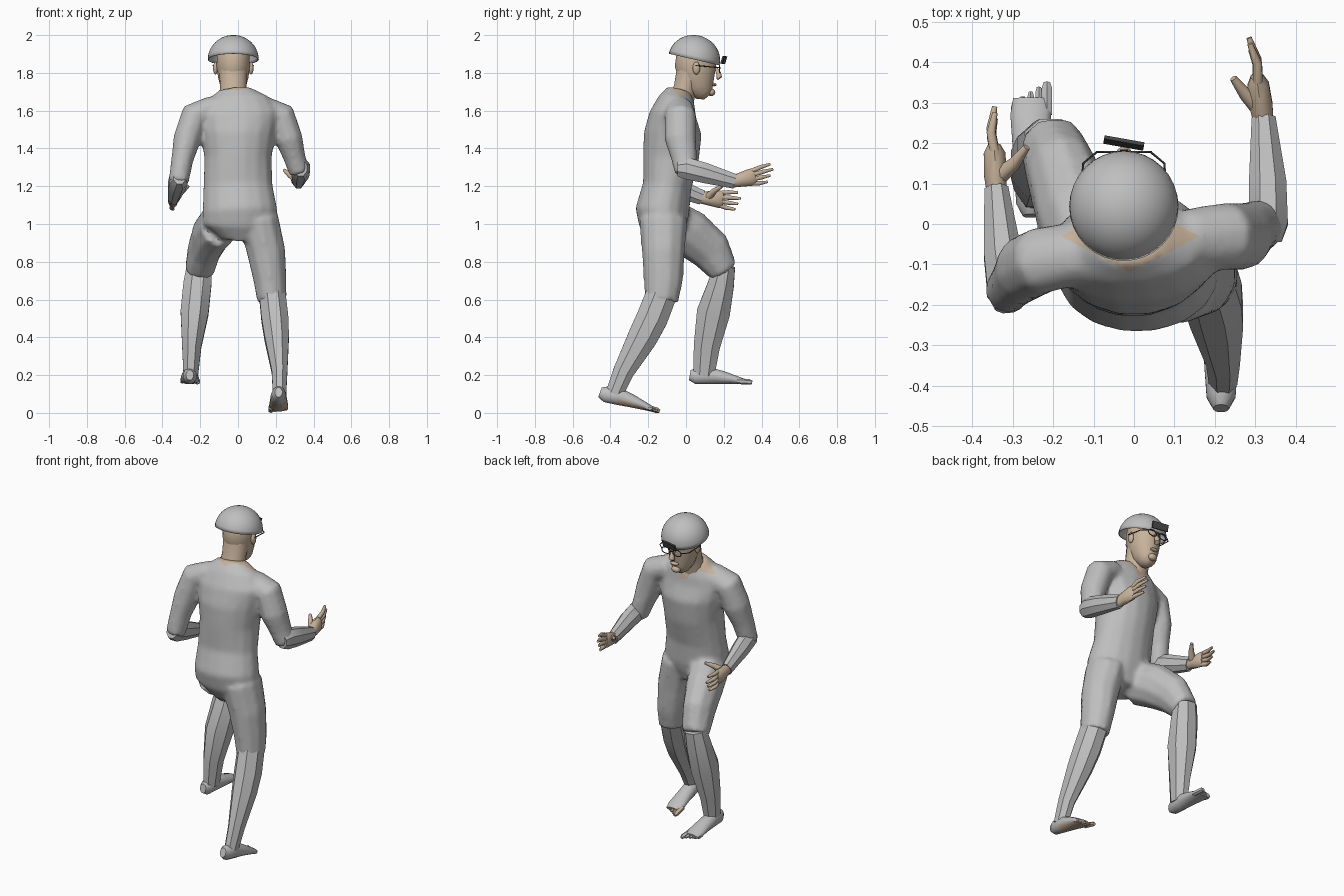
import bpy, bmesh, math
from mathutils import Vector, Matrix

cube = bpy.data.objects.get("Cube")
if cube:
    bpy.data.objects.remove(cube, do_unlink=True)


def material(name, colour):
    m = bpy.data.materials.new(name)
    m.use_nodes = True
    m.diffuse_color = (*colour, 1)
    m.node_tree.nodes["Principled BSDF"].inputs["Base Color"].default_value = (*colour, 1)
    return m


GREY = material("suit grey", (0.52, 0.52, 0.52))
SKIN = material("skin tan", (0.58, 0.45, 0.33))
DARK = material("dark plastic", (0.06, 0.06, 0.06))
MID = -0.025  # sideways centre of the head


def tube(bm, points, sides=10):
    """Skin a path of (x, y, z, half width, half depth) rings."""
    centres = [Vector(p[:3]) for p in points]
    rings = []
    for i, p in enumerate(points):
        along = (centres[min(i + 1, len(points) - 1)] - centres[max(i - 1, 0)]).normalized()
        side = Vector((1, 0, 0))
        if abs(along.x) > 0.95:
            side = Vector((0, 1, 0))
        side = (side - along * side.dot(along)).normalized()
        other = along.cross(side)
        ring = []
        for k in range(sides):
            a = math.tau * (k + 0.5) / sides
            ring.append(bm.verts.new(centres[i] + side * p[3] * math.cos(a) + other * p[4] * math.sin(a)))
        rings.append(ring)
    for low, high in zip(rings, rings[1:]):
        for k in range(sides):
            n = (k + 1) % sides
            bm.faces.new((low[k], low[n], high[n], high[k]))
    bm.faces.new(rings[0][::-1])
    bm.faces.new(rings[-1])


def ball(bm, centre, radii):
    place = Matrix.Translation(centre) @ Matrix.Diagonal((*radii, 1))
    bmesh.ops.create_uvsphere(bm, u_segments=12, v_segments=8, radius=1, matrix=place)


def finish(bm, name, mats, angle=50):
    bmesh.ops.recalc_face_normals(bm, faces=bm.faces[:])
    mesh = bpy.data.meshes.new(name)
    bm.to_mesh(mesh)
    bm.free()
    obj = bpy.data.objects.new(name, mesh)
    bpy.context.collection.objects.link(obj)
    for m in mats:
        mesh.materials.append(m)
    smooth(obj, angle)
    return obj


def smooth(obj, angle):
    bpy.ops.object.select_all(action='DESELECT')
    obj.select_set(True)
    bpy.context.view_layer.objects.active = obj
    bpy.ops.object.shade_smooth_by_angle(angle=math.radians(angle))


# Suit: torso, upper arms and thighs fused into one skin
bm = bmesh.new()
tube(bm, [(.01, -.11, .92, .1, .09), (.01, -.12, 1, .2, .13), (.01, -.125, 1.07, .2, .145),
          (0, -.1, 1.2, .185, .13), (0, -.08, 1.35, .18, .15), (0, -.07, 1.48, .2, .155),
          (0, -.07, 1.58, .22, .125), (-.01, -.05, 1.65, .18, .1), (-.015, -.035, 1.71, .09, .065)], 16)
tube(bm, [(.13, -.04, 1.61, .07, .08), (.23, -.03, 1.57, .08, .085), (.27, -.03, 1.45, .075, .085),
          (.3, -.01, 1.35, .06, .07), (.325, 0, 1.27, .055, .06)])
tube(bm, [(-.13, -.07, 1.61, .07, .08), (-.23, -.09, 1.57, .08, .085), (-.27, -.11, 1.45, .075, .085),
          (-.295, -.14, 1.34, .06, .07), (-.315, -.165, 1.22, .055, .06)])
tube(bm, [(.11, -.12, 1.02, .11, .13), (.15, -.12, .85, .105, .115), (.17, -.12, .7, .09, .105),
          (.18, -.13, .59, .08, .09)])
tube(bm, [(-.1, -.08, 1, .11, .13), (-.14, .02, .95, .105, .13), (-.18, .13, .86, .09, .115),
          (-.205, .2, .75, .08, .08)])
suit = finish(bm, "suit_body", [GREY, SKIN])
remesh = suit.modifiers.new("fuse", 'REMESH')
remesh.mode = 'VOXEL'
remesh.voxel_size = 0.014
relax = suit.modifiers.new("relax", 'SMOOTH')
relax.iterations = 5
for mod in ("fuse", "relax"):
    bpy.ops.object.modifier_apply(modifier=mod)

# Diamond neck opening, cut crisply into the suit
bm = bmesh.new()
bm.from_mesh(suit.data)
hole = Vector((-.01, -.03, 0))
half_x, half_y = 0.17, 0.09
for sx in (-1, 1):
    for sy in (-1, 1):
        upper = [f for f in bm.faces if f.calc_center_median().z > 1.6]
        geom = upper + list({e for f in upper for e in f.edges}) + list({v for f in upper for v in f.verts})
        bmesh.ops.bisect_plane(bm, geom=geom, plane_co=hole + Vector((sx * half_x, 0, 0)),
                               plane_no=Vector((sx / half_x, sy / half_y, 0)).normalized())
for f in bm.faces:
    c = f.calc_center_median() - hole
    inside = abs(c.x) / half_x + abs(c.y) / half_y < 1
    f.material_index = 1 if inside and c.z > 1.6 else 0
bm.to_mesh(suit.data)
bm.free()
smooth(suit, 60)

# Faceted sleeves and shins
for name, path in {
    "left_forearm": [(.332, -.045, 1.295, .035, .045), (.332, 0, 1.295, .052, .062),
                     (.33, .1, 1.27, .05, .058), (.32, .26, 1.225, .032, .042)],
    "right_forearm": [(-.31, -.205, 1.25, .035, .045), (-.314, -.165, 1.235, .052, .062),
                      (-.325, -.07, 1.2, .05, .058), (-.34, .085, 1.14, .032, .042)],
    "left_shin": [(.18, -.125, .64, .075, .088), (.195, -.18, .5, .077, .09), (.205, -.23, .4, .07, .085),
                  (.22, -.33, .22, .045, .06), (.22, -.38, .1, .038, .05)],
    "right_shin": [(-.205, .205, .78, .07, .06), (-.215, .185, .68, .08, .075), (-.23, .145, .53, .08, .095),
                   (-.245, .11, .35, .055, .075), (-.25, .095, .2, .042, .06)],
}.items():
    bm = bmesh.new()
    tube(bm, path, 8)
    finish(bm, name, [GREY], 30)


# Hands: palm edge-on, spread fingers, thumb pointing inward
def hand(name, wrist, side, reach):
    bm = bmesh.new()
    w, r = Vector(wrist), Vector(reach)
    tube(bm, [(*(w - r * .05), .024, .03), (*(w + r * .2), .03, .038),
              (*(w + r * .45), .028, .046), (*(w + r * .55), .016, .042)])
    for k in (-1.5, -.5, .5, 1.5):
        length = 1 - .07 * abs(k - .5)
        base = w + r * .48 + Vector((0, 0, k * .022))
        bend = w + r * .75 * length + Vector((side * .006, 0, k * .028))
        tip = w + r * length + Vector((-side * .006, 0, k * .03))
        tube(bm, [(*base, .013, .013), (*bend, .012, .012), (*tip, .007, .007)], 8)
    thumb = [w + r * .15, w + Vector((-side * .045, .07, .035)), w + Vector((-side * .075, .11, .06))]
    tube(bm, [(*p, size, size) for p, size in zip(thumb, (.024, .016, .009))], 8)
    finish(bm, name, [SKIN])


hand("left_hand", (.32, .25, 1.225), 1, (-.03, .21, .05))
hand("right_hand", (-.34, .08, 1.14), -1, (-.01, .21, -.02))


# Feet: heel to ball, then five toes
def foot(name, heel, pitch, side, bare):
    bm = bmesh.new()
    profile = [(0, .05, .02, .028), (.03, .045, .037, .043), (.1, .047, .042, .047),
               (.18, .036, .047, .035), (.25, .023, .052, .022), (.29, .016, .045, .014)]
    tube(bm, [(0, d, h, a, b) for d, h, a, b in profile], 12)
    for k in range(5):
        x = side * (k - 2) * .02
        size = .015 if k == 0 else .01
        end = .33 - .012 * k
        tube(bm, [(x, .25, .018, size, size), (x, end - .015, .014, size, size),
                  (x, end, .011, size * .6, size * .6)], 6)
    bm.transform(Matrix.Translation(heel) @ Matrix.Rotation(pitch, 4, 'X'))
    bmesh.ops.recalc_face_normals(bm, faces=bm.faces[:])
    for f in bm.faces:
        forward = f.calc_center_median().y - heel[1]
        f.material_index = int(bare and forward > .12 and (f.normal.z < -.4 or forward > .28))
    finish(bm, name, [GREY, SKIN])


foot("left_foot", (.215, -.465, .06), math.radians(-11), 1, True)
foot("right_foot", (-.255, .02, .15), 0, -1, False)

# Neck and head with ears, nose and lips
bm = bmesh.new()
tube(bm, [(MID, -.03, 1.63, .085, .07), (MID, -.005, 1.72, .072, .062), (MID, .025, 1.83, .078, .075)], 12)
finish(bm, "neck", [SKIN])
bm = bmesh.new()
tube(bm, [(MID, .115, 1.675, .025, .025), (MID, .098, 1.695, .05, .055), (MID, .075, 1.73, .068, .08),
          (MID, .06, 1.78, .082, .098), (MID, .05, 1.84, .09, .112), (MID, .05, 1.92, .085, .1),
          (MID, .045, 1.96, .05, .06)], 16)
tube(bm, [(MID, .155, 1.83, .009, .008), (MID, .172, 1.8, .013, .014), (MID, .176, 1.78, .019, .016),
          (MID, .165, 1.765, .012, .006)], 8)
ball(bm, (MID, .148, 1.738), (.027, .014, .009))
ball(bm, (MID, .133, 1.697), (.028, .022, .02))
for s in (-1, 1):
    ball(bm, (MID + s * .094, .055, 1.825), (.013, .02, .034))
finish(bm, "head", [SKIN])

# Domed cap, tipped toward the face
bm = bmesh.new()
bmesh.ops.create_uvsphere(bm, u_segments=32, v_segments=20, radius=1)
bmesh.ops.delete(bm, geom=[v for v in bm.verts if v.co.z < -.01], context='VERTS')
bm.transform(Matrix.Translation((MID, .043, 1.871)) @ Matrix.Rotation(math.radians(-13), 4, 'X')
             @ Matrix.Diagonal((.135, .138, .129, 1)))
cap = finish(bm, "cap", [GREY])
cap.modifiers.new("thickness", 'SOLIDIFY').thickness = 0.005

# Badge plate on the cap front
bm = bmesh.new()
bmesh.ops.create_cube(bm, size=1, matrix=Matrix.Translation((MID, .2, 1.868))
                      @ Matrix.Rotation(math.radians(-10), 4, 'Z') @ Matrix.Rotation(math.radians(-18), 4, 'X')
                      @ Matrix.Diagonal((.1, .009, .04, 1)))
finish(bm, "cap_badge", [DARK])

# Glasses: two rims, bridge and side arms
bm = bmesh.new()
for s in (-1, 1):
    rim = [Vector((MID + s * .038 + .029 * math.cos(a), .178, 1.822 + .019 * math.sin(a)))
           for a in (math.tau * k / 16 for k in range(17))]
    for p, q in zip(rim, rim[1:]):
        tube(bm, [(*p, .003, .003), (*q, .003, .003)], 5)
    tube(bm, [(MID + s * .066, .178, 1.828, .003, .003), (MID + s * .1, .15, 1.83, .003, .003),
              (MID + s * .108, .05, 1.84, .003, .003)], 5)
tube(bm, [(MID - .01, .182, 1.826, .003, .003), (MID + .01, .182, 1.826, .003, .003)], 5)
finish(bm, "glasses", [DARK])
